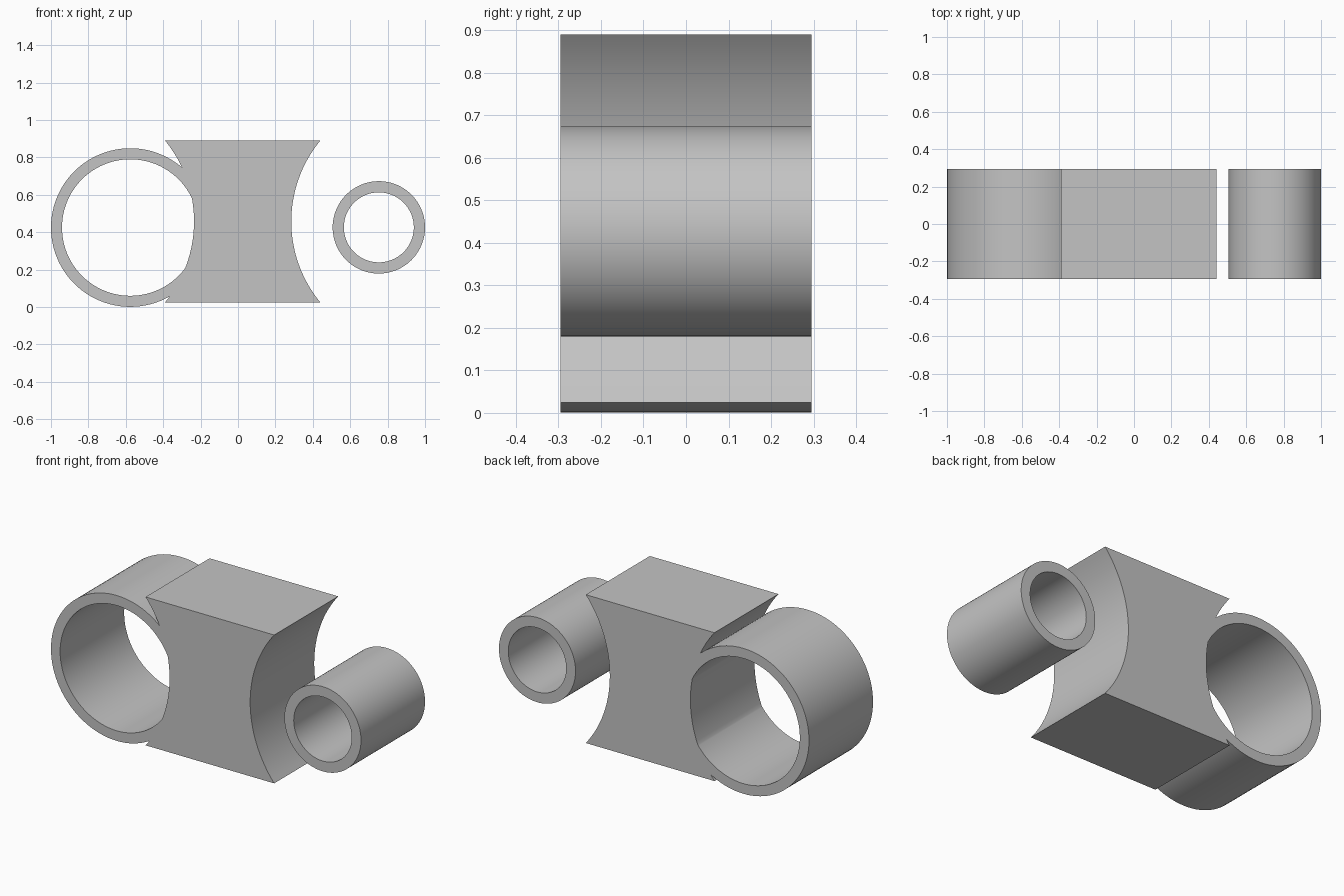
import bpy
import bmesh
from math import sin, cos, asin, sqrt, tau, radians

HALF_DEPTH = 0.295
MID_Z = 0.4575

if "Cube" in bpy.data.objects:
    bpy.data.objects.remove(bpy.data.objects["Cube"], do_unlink=True)

grey = bpy.data.materials.new("plain grey")
grey.use_nodes = True
grey.diffuse_color = (0.55, 0.55, 0.55, 1)
grey.node_tree.nodes["Principled BSDF"].inputs["Base Color"].default_value = (0.55, 0.55, 0.55, 1)


def finish(name, bm):
    bmesh.ops.recalc_face_normals(bm, faces=bm.faces)
    mesh = bpy.data.meshes.new(name)
    bm.to_mesh(mesh)
    bm.free()
    mesh.materials.append(grey)
    obj = bpy.data.objects.new(name, mesh)
    bpy.context.collection.objects.link(obj)
    return obj


def activate(obj):
    bpy.ops.object.select_all(action="DESELECT")
    obj.select_set(True)
    bpy.context.view_layer.objects.active = obj


def smooth(obj):
    activate(obj)
    bpy.ops.object.shade_smooth_by_angle(angle=radians(25))


def tube(name, x, z, outer, inner, sides=96):
    """Hollow cylinder lying along y."""
    bm = bmesh.new()
    section = [(outer, -HALF_DEPTH), (outer, HALF_DEPTH), (inner, HALF_DEPTH), (inner, -HALF_DEPTH)]
    rings = [[bm.verts.new((x + r * cos(tau * i / sides), y, z + r * sin(tau * i / sides)))
              for i in range(sides)] for r, y in section]
    for k in range(4):
        a, b = rings[k], rings[(k + 1) % 4]
        for i in range(sides):
            j = (i + 1) % sides
            bm.faces.new((a[i], a[j], b[j], b[i]))
    return finish(name, bm)


def waisted_block(name, x, half_width, half_height, sag, steps=32):
    """Block whose left and right sides are hollowed by circular arcs."""
    radius = (half_height ** 2 + sag ** 2) / (2 * sag)
    span = asin(half_height / radius)
    arc = []
    for i in range(steps + 1):
        t = span * (2 * i / steps - 1)
        arc.append((half_width - sag + radius * (1 - cos(t)), radius * sin(t)))
    outline = arc + [(-u, v) for u, v in reversed(arc)]
    bm = bmesh.new()
    face = bm.faces.new([bm.verts.new((x + u, -HALF_DEPTH, MID_Z + v)) for u, v in outline])
    extruded = bmesh.ops.extrude_face_region(bm, geom=[face], use_keep_orig=True)["geom"]
    bmesh.ops.translate(bm, vec=(0, 2 * HALF_DEPTH, 0),
                        verts=[v for v in extruded if isinstance(v, bmesh.types.BMVert)])
    return finish(name, bm)


# Body with the large eye fused into its hollow side
body = waisted_block("block_with_large_ring", 0.025, 0.415, 0.4325, 0.155)
large_ring = tube("large_ring", -0.576, 0.425, 0.424, 0.365)
union = body.modifiers.new("fuse ring", "BOOLEAN")
union.operation = "UNION"
union.solver = "EXACT"
union.object = large_ring
activate(body)
bpy.ops.object.modifier_apply(modifier=union.name)
bpy.data.objects.remove(large_ring, do_unlink=True)
smooth(body)

# Separate small tube
smooth(tube("small_ring", 0.753, 0.426, 0.247, 0.187))
